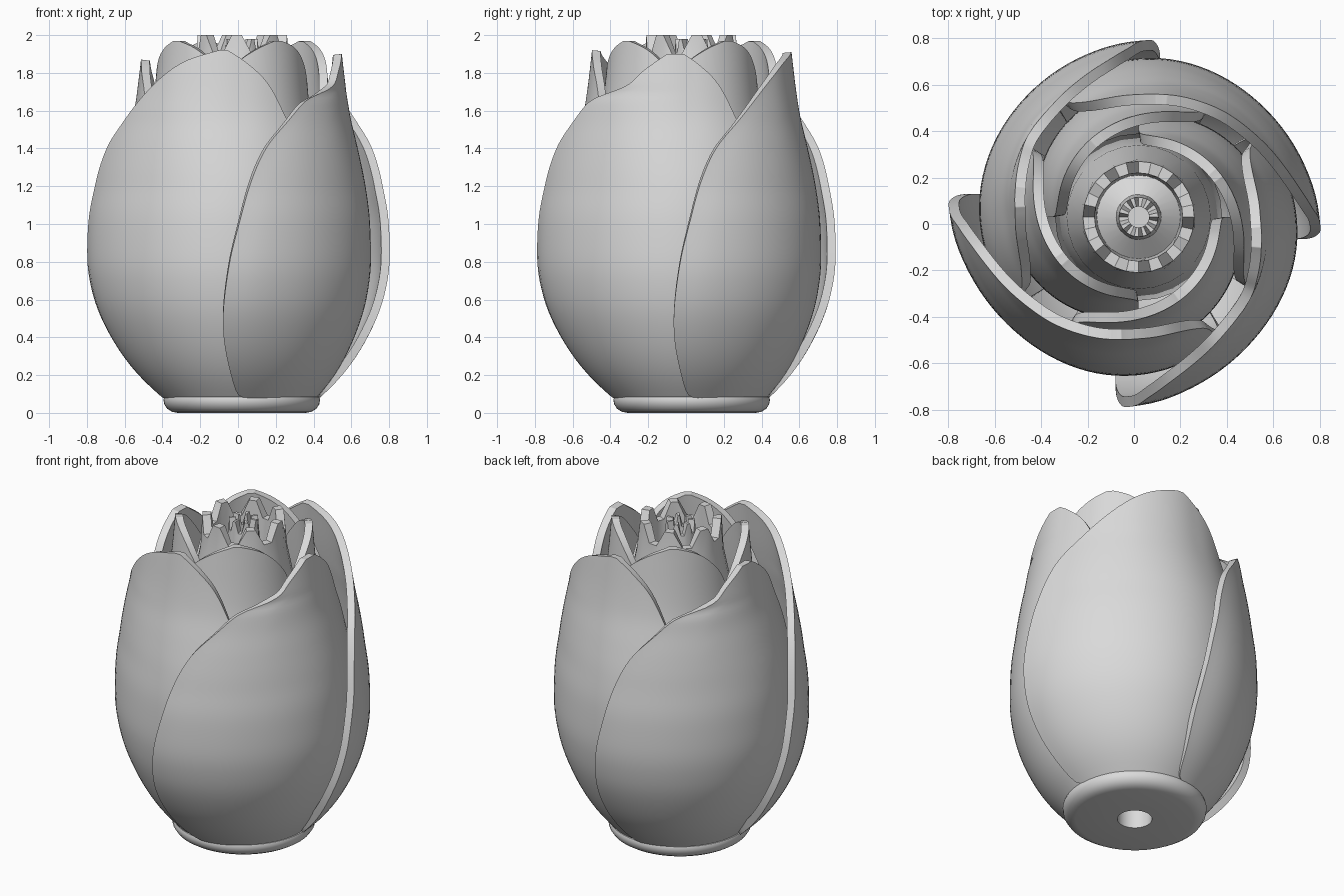
import bpy, bmesh, math

if "Cube" in bpy.data.objects:
    bpy.data.objects.remove(bpy.data.objects["Cube"], do_unlink=True)

AXIS_X, AXIS_Y = 0.02, 0.03

grey = bpy.data.materials.new("plain grey")
grey.use_nodes = True
grey.diffuse_color = (0.7, 0.7, 0.7, 1)
grey.node_tree.nodes["Principled BSDF"].inputs["Base Color"].default_value = (0.7, 0.7, 0.7, 1)


def curve(points, x):
    """Smooth interpolation through points without overshoot."""
    last = len(points) - 1
    x = min(max(x, points[0][0]), points[last][0])
    i = 0
    while i < last - 1 and x > points[i + 1][0]:
        i += 1

    def secant(k):
        return (points[k + 1][1] - points[k][1]) / (points[k + 1][0] - points[k][0])

    def tangent(k):
        if k == 0:
            return secant(0)
        if k == last:
            return secant(last - 1)
        a, b = secant(k - 1), secant(k)
        return 2 * a * b / (a + b) if a * b > 0 else 0

    (xa, ya), (xb, yb) = points[i], points[i + 1]
    h = xb - xa
    t = (x - xa) / h
    smooth = t * t * (3 - 2 * t)
    return (ya + (yb - ya) * smooth + h * tangent(i) * t * (1 - t) ** 2
            - h * tangent(i + 1) * t * t * (1 - t))


def finish(name, bm, modifiers=()):
    mesh = bpy.data.meshes.new(name)
    bm.to_mesh(mesh)
    bm.free()
    mesh.materials.append(grey)
    obj = bpy.data.objects.new(name, mesh)
    bpy.context.collection.objects.link(obj)
    bpy.ops.object.select_all(action='DESELECT')
    obj.select_set(True)
    bpy.context.view_layer.objects.active = obj
    for kind, settings in modifiers:
        mod = obj.modifiers.new(kind.title(), kind)
        for key, value in settings.items():
            setattr(mod, key, value)
        bpy.ops.object.modifier_apply(modifier=mod.name)
    bpy.ops.object.shade_smooth_by_angle(angle=math.radians(35))
    return obj


def place(bm, radius, degrees, z):
    a = math.radians(degrees)
    return bm.verts.new((AXIS_X + radius * math.cos(a), AXIS_Y + radius * math.sin(a), z))


# Shared bulb shape: radius by height
BULB = [(0.08, 0.4), (0.2, 0.5), (0.4, 0.605), (0.6, 0.67), (0.8, 0.695), (1, 0.69),
        (1.2, 0.665), (1.4, 0.62), (1.6, 0.57), (1.9, 0.53), (2, 0.52)]


def petal(name, start, top, lead, trail, scale, thickness):
    """Curved sheet between a leading and a trailing edge (degrees by height)."""
    rows, cols, low = 34, 18, 0.08
    stretch = lead[-1][0] / top
    bm = bmesh.new()
    grid = []
    for r in range(rows + 1):
        z = low + (top - low) * math.sin(r / rows * math.pi / 2)
        a, b = curve(lead, z * stretch), curve(trail, z * stretch)
        row = []
        for c in range(cols + 1):
            rel = a + (b - a) * c / cols
            row.append(place(bm, curve(BULB, z) * scale(rel, z), start + rel, z))
        grid.append(row)
    for r in range(rows):
        for c in range(cols):
            bm.faces.new((grid[r][c], grid[r][c + 1], grid[r + 1][c + 1], grid[r + 1][c]))
    finish(name, bm, [("SUBSURF", {"levels": 1}),
                      ("SOLIDIFY", {"thickness": thickness, "offset": -1})])


# Outer petals: the leading edge stands away, the trailing edge tucks in
LEAD = [(0.08, -3), (0.2, -6), (0.4, -8), (0.8, -4.5), (1, -1), (1.2, 3), (1.4, 10), (1.55, 22)]
LEAD_DOMED = LEAD + [(1.7, 36), (1.8, 48), (1.87, 60), (1.92, 77)]
LEAD_WAVY = LEAD + [(1.68, 36), (1.72, 54), (1.8, 62), (1.9, 76)]
TRAIL = [(0.08, 128), (1.4, 122), (1.6, 114), (1.75, 105), (1.86, 92), (1.92, 82)]
FLARE = [(-10, 1.1), (0, 1), (20, 0.6), (45, 0.25), (80, 0), (125, -0.5)]


def outer_scale(edge):
    def scale(rel, z):
        rim = 0.06 * min(max((z - 1.2) / 0.4, 0), 1) * min(max((90 - rel) / 40, 0), 1)
        return 1 + edge * curve(FLARE, rel) * (1 - math.exp(-4 * z)) + rim
    return scale


for name, start, top, lead, edge in (
        ("front_petal", 180, 1.92, LEAD_DOMED, 0.18),
        ("right_side_petal", 270, 1.9, LEAD_WAVY, 0.18),
        ("back_petal", 0, 1.91, LEAD_DOMED, 0.13),
        ("left_side_petal", 90, 1.87, LEAD_WAVY, 0.1)):
    petal(name, start, top, lead, TRAIL, outer_scale(edge), 0.045)

# Inner petals: four spiralling sheets
INNER_LEAD = [(0.08, 0), (1.45, 0), (1.65, 8), (1.85, 28), (1.93, 44), (1.97, 58)]
INNER_TRAIL = [(0.08, 122), (1.5, 122), (1.72, 112), (1.88, 92), (1.94, 78), (1.97, 64)]
for k in range(4):
    petal("inner_petal_%d" % (k + 1), 90 * k - 32, 1.97, INNER_LEAD, INNER_TRAIL,
          lambda rel, z: 0.9 - 0.28 * rel / 122, 0.045)


def lathe(name, profile, segments, notch=0):
    """Turned part; notch lowers the top in pairs of segments to form teeth."""
    bm = bmesh.new()
    rings = []
    for radius, z in profile:
        if radius == 0:
            rings.append([place(bm, 0, 0, z)] * segments)
            continue
        rings.append([place(bm, radius, 360 * s / segments,
                            z - (notch if z > 1.9 and s % 4 > 1 else 0))
                      for s in range(segments)])
    for lower, upper in zip(rings, rings[1:]):
        for s in range(segments):
            n = (s + 1) % segments
            corners = list(dict.fromkeys((lower[s], lower[n], upper[n], upper[s])))
            bm.faces.new(corners)
    bmesh.ops.recalc_face_normals(bm, faces=bm.faces)
    finish(name, bm)


# Rounded foot with a central socket
lathe("base_ring", [(0, 0.3), (0.1, 0.3), (0.1, 0), (0.34, 0), (0.37, 0.006), (0.395, 0.022),
                    (0.41, 0.045), (0.415, 0.07), (0.41, 0.085), (0.39, 0.09), (0.11, 0.09),
                    (0.11, 0.31), (0, 0.31)], 64)

# Toothed heart of the flower
lathe("bud_crown", [(0.18, 0.09), (0.36, 0.8), (0.31, 1.5), (0.25, 1.8), (0.24, 2), (0.19, 2),
                    (0.18, 1.72), (0.08, 1.8), (0, 1.8)], 28, 0.1)
lathe("stamen", [(0.1, 1.75), (0.085, 1.98), (0.045, 1.98), (0.045, 1.86), (0, 1.86)], 28, 0.07)
